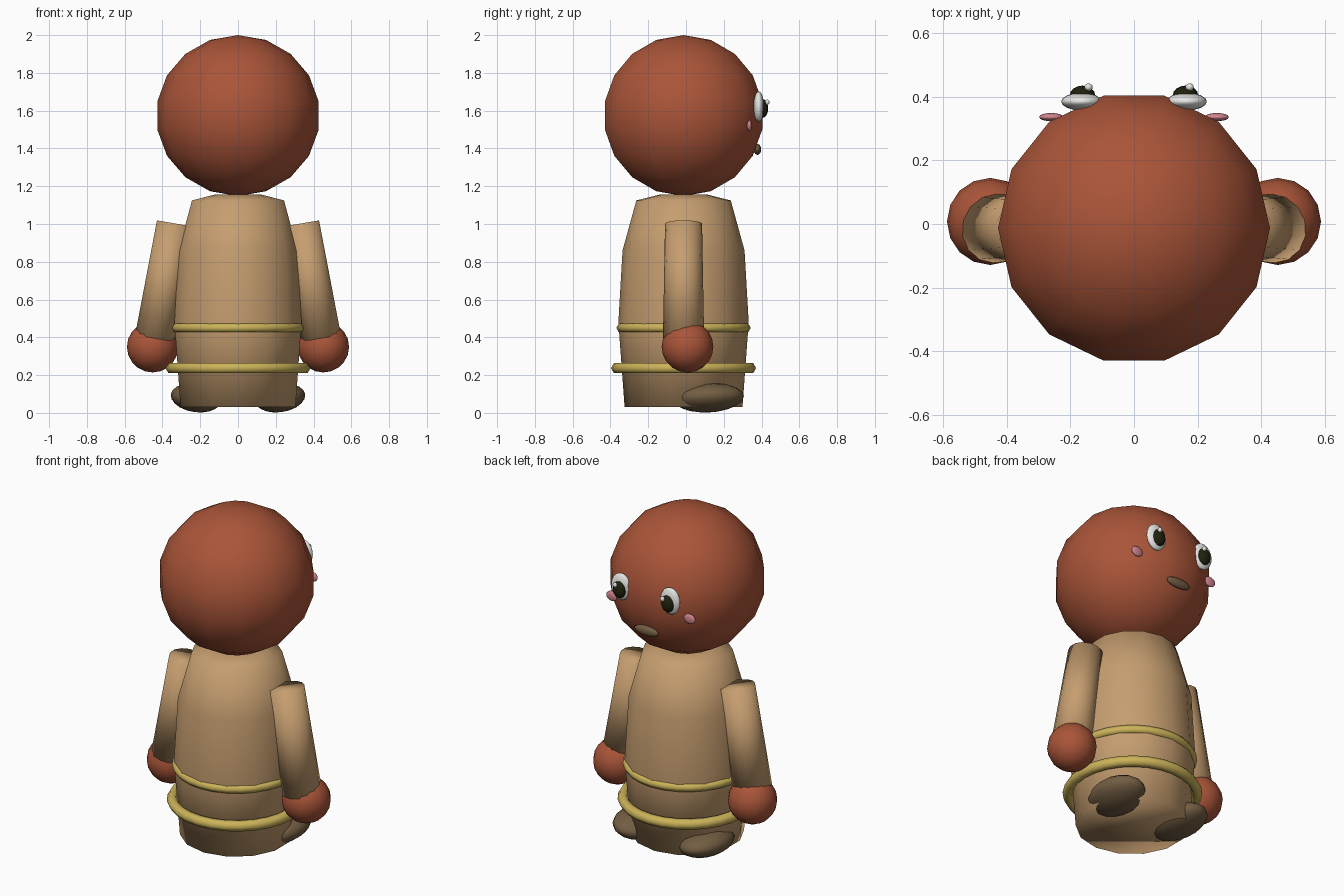
import bpy, math
from mathutils import Vector

cube = bpy.data.objects.get("Cube")
if cube:
    bpy.data.objects.remove(cube, do_unlink=True)


def material(name, rgb):
    m = bpy.data.materials.new(name)
    m.use_nodes = True
    m.diffuse_color = (*rgb, 1)
    m.node_tree.nodes["Principled BSDF"].inputs["Base Color"].default_value = (*rgb, 1)
    return m


RUST = material("rust_skin", (0.40, 0.09, 0.04))
TAN = material("tan_cloth", (0.56, 0.34, 0.16))
YELLOW = material("yellow_trim", (0.60, 0.45, 0.10))
BROWN = material("dark_brown", (0.17, 0.11, 0.055))
PINK = material("pink_cheek", (0.66, 0.24, 0.28))
WHITE = material("eye_white", (0.82, 0.82, 0.80))
BLACK = material("pupil_black", (0.015, 0.015, 0.004))
CY = -0.013  # shared depth of head and body axis


def finish(name, mat):
    ob = bpy.context.object
    ob.name = name
    ob.data.materials.clear()
    ob.data.materials.append(mat)
    bpy.ops.object.shade_smooth()
    return ob


def ball(name, mat, loc, size, rot=(0, 0, 0), segs=16, rings=10):
    bpy.ops.mesh.primitive_uv_sphere_add(segments=segs, ring_count=rings, location=loc, rotation=rot)
    bpy.context.object.scale = size
    return finish(name, mat)


def band(name, z, major, minor):
    bpy.ops.mesh.primitive_torus_add(location=(0, CY, z), major_radius=major, minor_radius=minor,
                                     major_segments=28, minor_segments=6)
    return finish(name, YELLOW)


def lathe(name, mat, profile, segs):
    # closed surface of revolution, with a vertex on the y axis
    verts, faces = [], []
    for r, z in profile:
        for i in range(segs):
            a = 2 * math.pi * i / segs
            verts.append((r * math.sin(a), r * math.cos(a) + CY, z))
    for k in range(len(profile) - 1):
        for i in range(segs):
            j = (i + 1) % segs
            a, b = k * segs, (k + 1) * segs
            faces.append((a + j, a + i, b + i, b + j))
    faces.append(tuple(range(segs)))
    faces.append(tuple(reversed(range(len(verts) - segs, len(verts)))))
    me = bpy.data.meshes.new(name)
    me.from_pydata(verts, [], faces)
    ob = bpy.data.objects.new(name, me)
    bpy.context.collection.objects.link(ob)
    bpy.ops.object.select_all(action='DESELECT')
    bpy.context.view_layer.objects.active = ob
    ob.select_set(True)
    return finish(name, mat)


# Head, robe and trim bands
ball("head", RUST, (0, CY, 1.574), (0.434, 0.434, 0.426), (0, 0, math.pi / 2), 14, 9)
lathe("robe", TAN, [(0.312, 0.03), (0.345, 0.48), (0.323, 0.86), (0.25, 1.125), (0.13, 1.155)], 14)
band("waist_band", 0.45, 0.33, 0.026)
band("hem_band", 0.237, 0.353, 0.031)

# Mouth
ball("mouth", BROWN, (0, 0.378, 1.395), (0.08, 0.02, 0.029))

for side, s in (("left", 1), ("right", -1)):
    # Sleeve: a slightly flared cylinder leaning outward
    top, low = Vector((s * 0.335, CY, 1.003)), Vector((s * 0.44, CY, 0.395))
    axis = top - low
    bpy.ops.mesh.primitive_cone_add(vertices=14, radius1=0.109, radius2=0.098, depth=axis.length,
                                    location=(top + low) / 2,
                                    rotation=(0, math.atan2(axis.x, axis.z), 0))
    finish(side + "_sleeve", TAN)
    ball(side + "_hand", RUST, (s * 0.452, 0.008, 0.35), (0.136, 0.137, 0.136))
    ball(side + "_foot", BROWN, (s * 0.222, 0.12, 0.08), (0.135, 0.187, 0.076),
         (math.radians(3), -s * math.radians(8), 0))
    # Face, which looks toward +y
    ball(side + "_eye", WHITE, (s * 0.165, 0.385, 1.622), (0.064, 0.028, 0.08))
    ball(side + "_pupil", BLACK, (s * 0.162, 0.405, 1.612), (0.04, 0.03, 0.05))
    ball(side + "_eye_glint", WHITE, (s * 0.159 + 0.016, 0.43, 1.645), (0.013, 0.012, 0.014))
    ball(side + "_cheek", PINK, (s * 0.26, 0.336, 1.52), (0.038, 0.013, 0.03))
